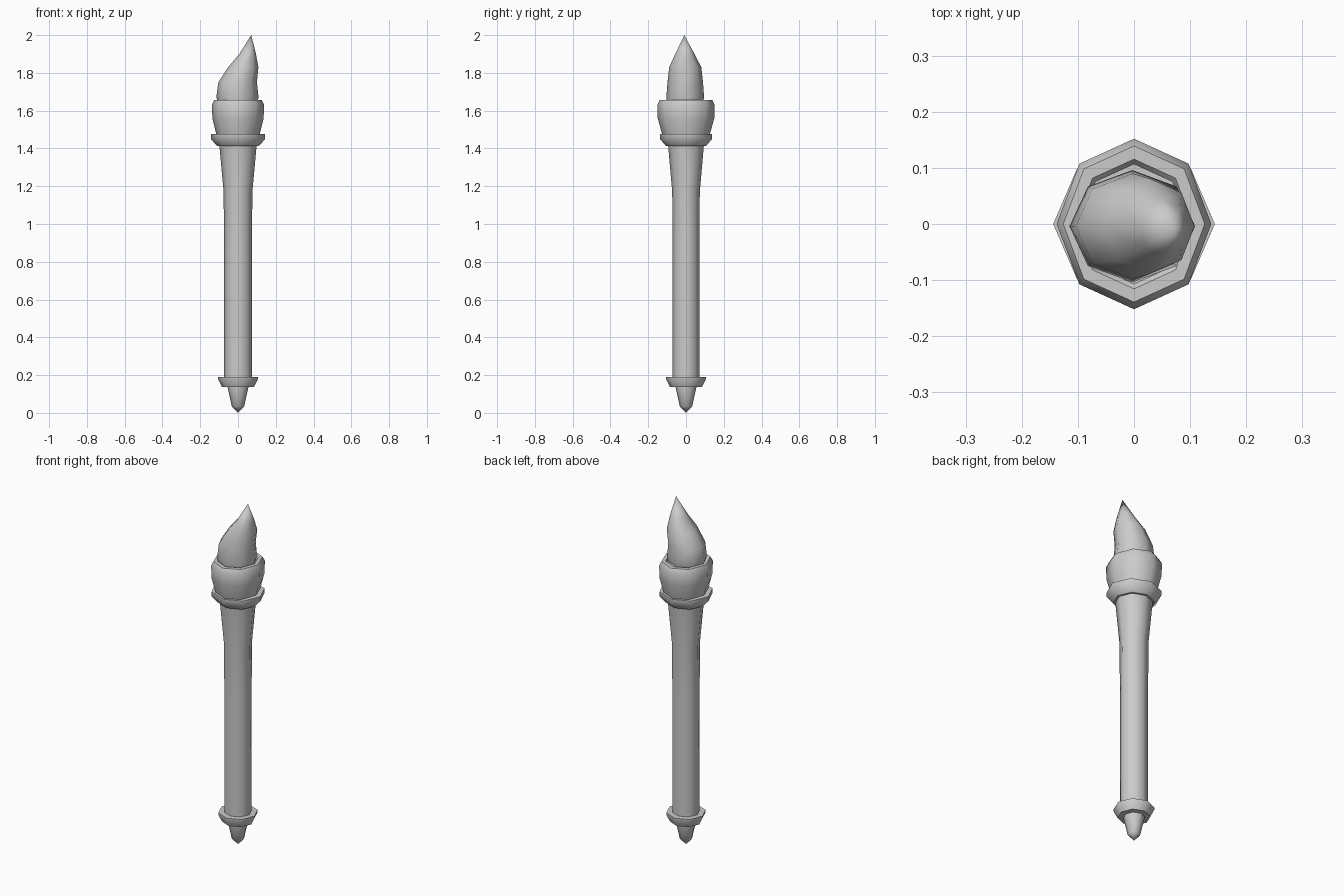
import bpy, math

if "Cube" in bpy.data.objects:
    bpy.data.objects.remove(bpy.data.objects["Cube"])

SIDES = 8


def loft(name, rings):
    """Stack of eight-sided rings: (z, radius x, radius y, centre x, centre y); radius 0 is a point."""
    verts, faces, prev = [], [], None
    for z, rx, ry, cx, cy in rings:
        start = len(verts)
        if rx == 0:
            verts.append((cx, cy, z))
            cur = [start] * SIDES
        else:
            for i in range(SIDES):
                a = 2 * math.pi * i / SIDES
                verts.append((cx + rx * math.cos(a), cy + ry * math.sin(a), z))
            cur = list(range(start, start + SIDES))
        if prev is None:
            if rx:
                faces.append(cur[::-1])
        else:
            for i in range(SIDES):
                j = (i + 1) % SIDES
                quad = [prev[i], prev[j], cur[j], cur[i]]
                faces.append(list(dict.fromkeys(quad)))
        prev = cur
    if rings[-1][1]:
        faces.append(prev)
    mesh = bpy.data.meshes.new(name)
    mesh.from_pydata(verts, [], faces)
    obj = bpy.data.objects.new(name, mesh)
    bpy.context.collection.objects.link(obj)
    bpy.ops.object.select_all(action='DESELECT')
    obj.select_set(True)
    bpy.context.view_layer.objects.active = obj
    bpy.ops.object.shade_smooth_by_angle(angle=math.radians(50))
    return obj


def turned(name, profile, sx=1.0, sy=1.0):
    """Turned part from a (radius, z) profile with slight oval scaling."""
    return loft(name, [(z, r * sx, r * sy, 0, 0) for r, z in profile])


# Pointed foot and lower ring
turned("foot_tip", [(0, 0.0), (0.033, 0.035), (0.055, 0.135), (0.055, 0.15)])
turned("lower_ring", [(0.05, 0.137), (0.085, 0.138), (0.105, 0.178), (0.105, 0.191), (0.07, 0.191)])

# Handle, flaring towards the top
turned("handle", [(0.074, 0.16), (0.074, 0.85), (0.076, 1.17), (0.1, 1.43)], 1.0, 0.96)

# Upper collar
turned("collar", [(0.095, 1.412), (0.11, 1.412), (0.144, 1.45), (0.144, 1.476), (0.11, 1.476)], 1.0, 0.96)

# Cup holding the flame
turned("cup", [(0.117, 1.47), (0.14, 1.56), (0.142, 1.632), (0.13, 1.656), (0.108, 1.656), (0.1, 1.645)],
       0.97, 1.07)

# Flame bending towards +x
loft("flame", [
    (1.64, 0.100, 0.094, -0.003, -0.005),
    (1.67, 0.112, 0.100, -0.003, -0.004),
    (1.75, 0.102, 0.094, -0.002, -0.004),
    (1.83, 0.080, 0.085, 0.028, -0.004),
    (1.90, 0.044, 0.051, 0.051, -0.006),
    (2.00, 0, 0, 0.070, -0.009),
])
